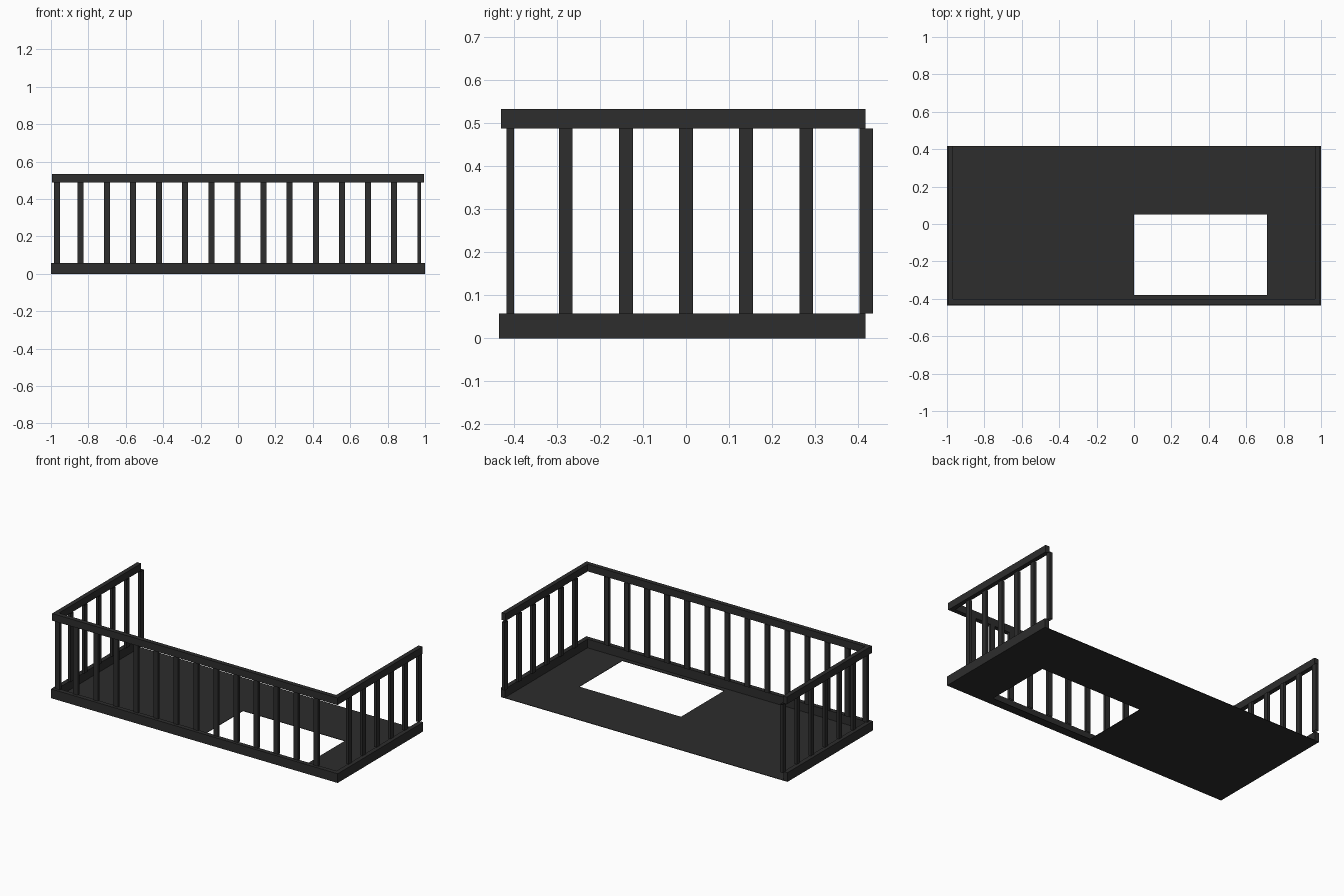
import bpy, bmesh

if "Cube" in bpy.data.objects:
    bpy.data.objects.remove(bpy.data.objects["Cube"])

mat = bpy.data.materials.new("dark_metal")
mat.diffuse_color = (0.026, 0.026, 0.026, 1)
mat.use_nodes = True
mat.node_tree.nodes["Principled BSDF"].inputs["Base Color"].default_value = mat.diffuse_color


def boxes(name, items, caps=True):
    """One object made of axis-aligned boxes given as (x0, x1, y0, y1, z0, z1)."""
    bm = bmesh.new()
    for x0, x1, y0, y1, z0, z1 in items:
        vs = bmesh.ops.create_cube(bm, size=1)["verts"]
        for v in vs:
            v.co.x = x1 if v.co.x > 0 else x0
            v.co.y = y1 if v.co.y > 0 else y0
            v.co.z = z1 if v.co.z > 0 else z0
    bm.normal_update()
    if not caps:
        ends = [f for f in bm.faces if abs(f.normal.z) > 0.9]
        bmesh.ops.delete(bm, geom=ends, context="FACES_ONLY")
    me = bpy.data.meshes.new(name)
    bm.to_mesh(me)
    bm.free()
    me.materials.append(mat)
    ob = bpy.data.objects.new(name, me)
    bpy.context.collection.objects.link(ob)
    return ob


FRONT, BACK = -0.435, 0.417
Z0, Z1, Z2 = 0.058, 0.488, 0.533   # kerb top, rail bottom, rail top

# Thin floor plate with a hatch opening (four strips around the hole)
hx0, hx1, hy0, hy1 = 0.0, 0.71, -0.38, 0.05
t = 0.003
boxes("floor", [
    (-0.995, hx0, FRONT, BACK, 0, t),
    (hx1, 0.995, FRONT, BACK, 0, t),
    (hx0, hx1, FRONT, hy0, 0, t),
    (hx0, hx1, hy1, BACK, 0, t),
])


# U-shaped band: front run plus two side runs
def u_band(name, hx, y0, w, z0, z1):
    boxes(name, [
        (-hx, hx, y0, y0 + w, z0, z1),
        (-hx, -hx + w, y0 + w, BACK, z0, z1),
        (hx - w, hx, y0 + w, BACK, z0, z1),
    ])


u_band("kerb", 1.0, FRONT, 0.028, 0, Z0)
u_band("handrail", 0.995, -0.43, 0.028, Z1, Z2)

# Flat balusters, open at top and bottom
W, STEP = 0.016, 0.1397
xs = [-0.968] + [i * STEP - 0.003 for i in range(-6, 7)]
boxes("front_balusters",
      [(x - W, x + W, -0.417, -0.400, Z0, Z1) for x in xs], caps=False)
for side, x0, x1 in (("left", -0.980, -0.962), ("right", 0.960, 0.978)):
    boxes(side + "_balusters",
          [(x0, x1, i * STEP - W, i * STEP + W, Z0, Z1) for i in range(-2, 4)],
          caps=False)
